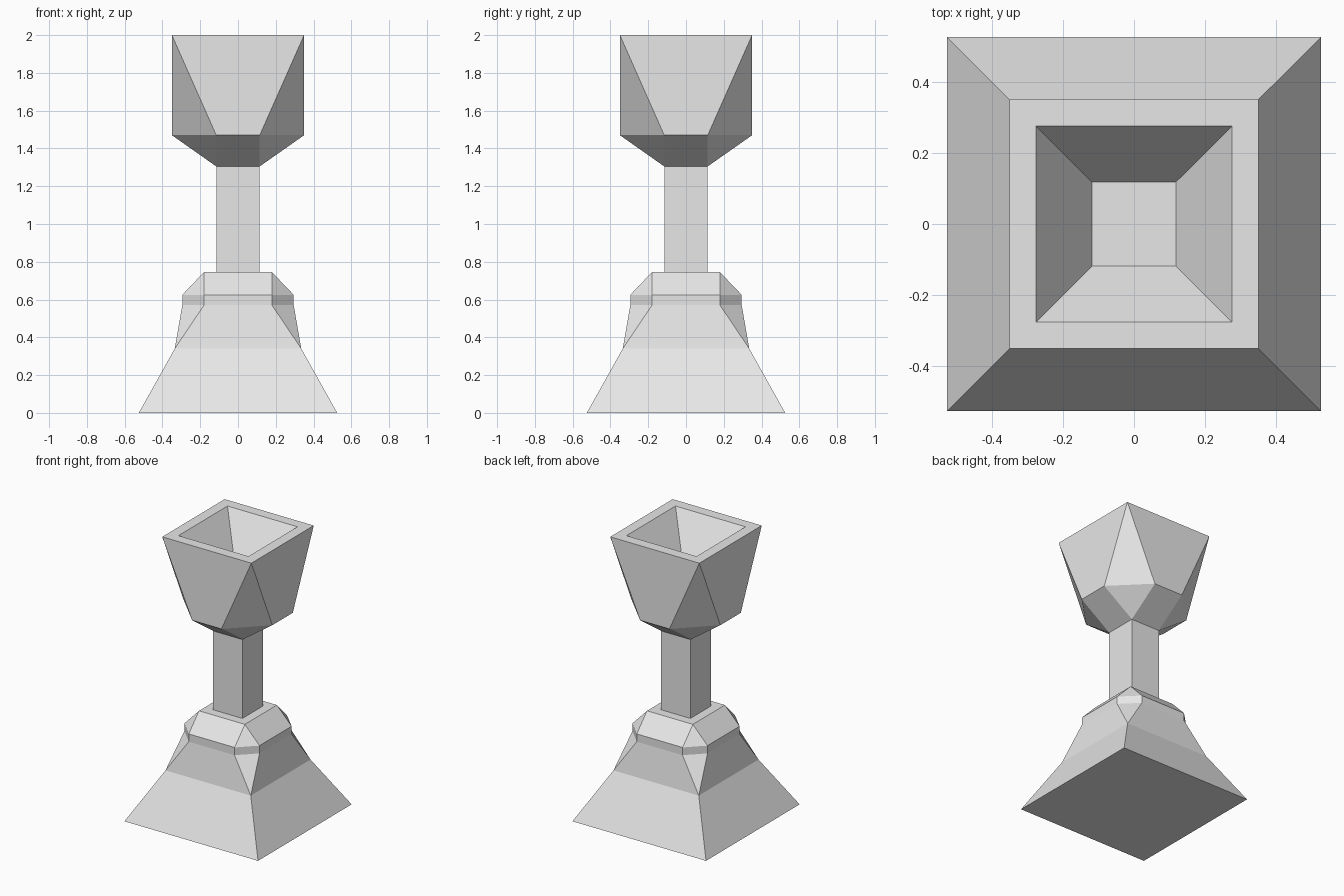
import bpy
import bmesh

cube = bpy.data.objects.get("Cube")
if cube:
    bpy.data.objects.remove(cube, do_unlink=True)

# One plain grey for the whole piece
GREY = (0.8, 0.8, 0.8, 1.0)
grey = bpy.data.materials.new("plain grey")
grey.use_nodes = True
grey.diffuse_color = GREY
grey.node_tree.nodes["Principled BSDF"].inputs["Base Color"].default_value = GREY


def ring(bm, z, a, w):
    """Square of half width a with corners cut so each side has half length w."""
    points = [(a, -w), (a, w), (w, a), (-w, a), (-a, w), (-a, -w), (-w, -a), (w, -a)]
    return [bm.verts.new((x, y, z)) for x, y in points]


def stack(name, levels, cap_start=False, cap_end=False):
    """Bridge rings given as (z, half width[, half side]); squares omit the last."""
    bm = bmesh.new()
    rings = [ring(bm, lv[0], lv[1], lv[-1]) for lv in levels]
    for low, high in zip(rings, rings[1:]):
        for j in range(8):
            k = (j + 1) % 8
            bm.faces.new((low[j], low[k], high[k], high[j]))
    if cap_start:
        bm.faces.new(rings[0][::-1])
    if cap_end:
        bm.faces.new(rings[-1])
    # Merge the doubled corners of the square rings
    bmesh.ops.remove_doubles(bm, verts=bm.verts[:], dist=0.0005)
    mesh = bpy.data.meshes.new(name)
    bm.to_mesh(mesh)
    bm.free()
    mesh.materials.append(grey)
    obj = bpy.data.objects.new(name, mesh)
    bpy.context.collection.objects.link(obj)
    return obj


STEM = 0.115    # half width of the stem
COLLAR = 0.18   # half side of the collar facets
BOWL = 0.35     # half width of the bowl

# Flared foot with a chamfered collar, closed in to the stem
stack("foot", [(0, 0.525), (0.34, 0.335),
               (0.57, 0.295, COLLAR), (0.625, 0.295, COLLAR),
               (0.745, COLLAR), (0.745, STEM)], cap_start=True)

# Square stem
stack("stem", [(0.745, STEM), (1.305, STEM)])

# Faceted bowl, flat rim and tapered hollow
stack("bowl", [(1.305, STEM), (1.47, BOWL, STEM), (2.0, BOWL),
               (2.0, 0.275), (1.76, 0.118)], cap_end=True)
